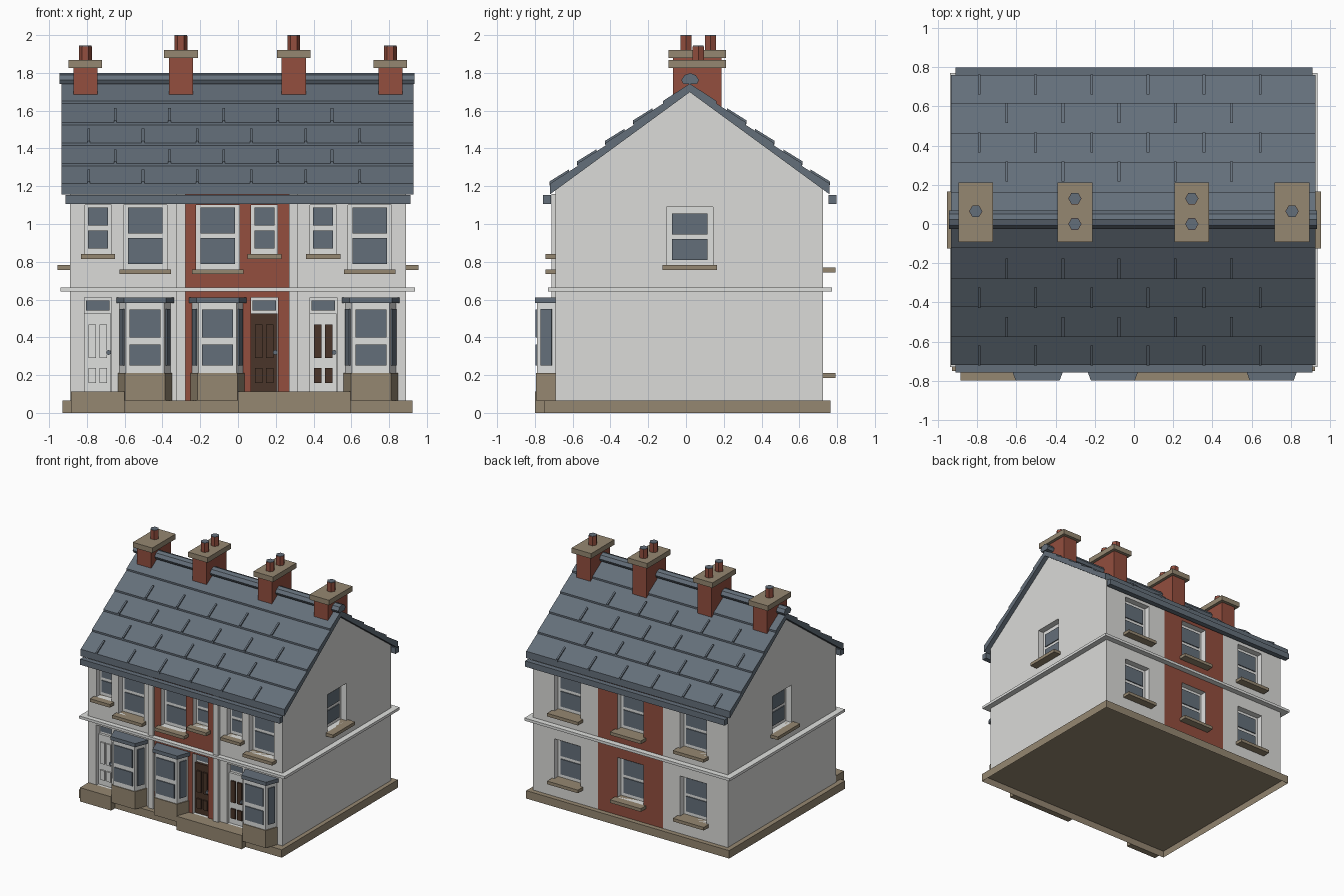
import bpy, bmesh, math
from mathutils import Matrix, Vector

if "Cube" in bpy.data.objects:
    bpy.data.objects.remove(bpy.data.objects["Cube"], do_unlink=True)


def material(name, rgb):
    lin = [((c / 255 + 0.055) / 1.055) ** 2.4 for c in rgb] + [1]
    m = bpy.data.materials.new(name)
    m.use_nodes = True
    m.diffuse_color = lin
    m.node_tree.nodes["Principled BSDF"].inputs["Base Color"].default_value = lin
    return m


SLATE = material("slate", (100, 111, 122))
WALL = material("pale_render", (219, 219, 216))
TRIM = material("white_trim", (223, 224, 222))
STONE = material("tan_stone", (149, 135, 113))
BRICK = material("red_brick", (147, 78, 62))
BROWN = material("dark_brown", (74, 53, 41))


def finish(name, bm, mat, place=None):
    bmesh.ops.recalc_face_normals(bm, faces=bm.faces)
    me = bpy.data.meshes.new(name)
    bm.to_mesh(me)
    bm.free()
    if place:
        me.transform(place)
    me.materials.append(mat)
    ob = bpy.data.objects.new(name, me)
    bpy.context.collection.objects.link(ob)
    return ob


def add_box(bm, x, y, z):
    size = Matrix.Diagonal((x[1] - x[0], y[1] - y[0], z[1] - z[0], 1))
    mid = Matrix.Translation((sum(x) / 2, sum(y) / 2, sum(z) / 2))
    return bmesh.ops.create_cube(bm, size=1, matrix=mid @ size)["verts"]


def box(name, x, y, z, mat, place=None):
    bm = bmesh.new()
    add_box(bm, x, y, z)
    return finish(name, bm, mat, place)


def prism(name, pts, axis, lo, hi, mat, place=None):
    """Extrude a closed 2D outline along one axis."""
    bm = bmesh.new()
    put = {"x": lambda p: (lo, p[0], p[1]), "y": lambda p: (p[0], lo, p[1]),
           "z": lambda p: (p[0], p[1], lo)}[axis]
    step = Vector([hi - lo if a == axis else 0 for a in "xyz"])
    face = bm.faces.new([bm.verts.new(put(p)) for p in pts])
    new = bmesh.ops.extrude_face_region(bm, geom=[face])["geom"]
    bmesh.ops.translate(bm, vec=step, verts=[v for v in new if isinstance(v, bmesh.types.BMVert)])
    return finish(name, bm, mat, place)


def ngon(cx, cy, r, n):
    return [(cx + r * math.cos(math.tau * i / n), cy + r * math.sin(math.tau * i / n))
            for i in range(n)]


# Shared dimensions
FRONT, BACK, SIDE = -0.69, 0.726, 0.89
RIDGE_Y, RIDGE_Z, PITCH = 0.02, 1.698, 0.731
RECESS = 0.05
FLOOR = 0.065


def under(y):
    return RIDGE_Z - PITCH * abs(y - RIDGE_Y)


# Wall placements: local -y points out of the wall
def on_wall(x, y, turn):
    return Matrix.Translation((x, y, 0)) @ Matrix.Rotation(turn, 4, "Z")


front = on_wall(0, FRONT, 0)
rear = on_wall(0, BACK, math.pi)
gables = [on_wall(SIDE, RIDGE_Y, math.pi / 2), on_wall(-SIDE, RIDGE_Y, -math.pi / 2)]

# Openings are gathered here and cut from the houses at the end
cuts = bmesh.new()


def opening(c, half, z, place):
    verts = add_box(cuts, (c - half, c + half), (-0.1, RECESS), z)
    bmesh.ops.transform(cuts, matrix=place, verts=verts)


def panes(name, c, half, lower, upper, y, place):
    """Sash glazing: two panes with the white frame showing between them."""
    for part, z in (("lower", lower), ("upper", upper)):
        box(f"{name}_{part}_pane", (c - half, c + half), (y - 0.008, y), z, SLATE, place)


def window(name, c, half, z0, z1, place, out=0.055, jamb=0.022, head=0.012):
    opening(c, half, (z0, z1), place)
    sash0, sash1 = z0 + 0.028, z1 - head
    mid = (sash0 + sash1) / 2
    panes(name, c, half - jamb, (sash0, mid - 0.013), (mid + 0.013, sash1), RECESS, place)
    box(name + "_sill", (c - half - 0.021, c + half + 0.021), (-out, RECESS),
        (z0 - 0.026, z0), STONE, place)


# Windows on all four walls
for i, c in enumerate((-0.741, 0.14, 0.451)):
    window(f"small_front_window_{i}", c, 0.07, 0.842, 1.1, front, jamb=0.017)
for i, c in enumerate((-0.492, -0.107, 0.698)):
    window(f"large_front_window_{i}", c, 0.115, 0.76, 1.1, front, jamb=0.024)
for i, c in enumerate((-0.575, 0, 0.575)):
    window(f"upper_rear_window_{i}", c, 0.12, 0.77, 1.1, rear, 0.065, 0.026, 0.025)
    window(f"lower_rear_window_{i}", c, 0.12, 0.21, 0.54, rear, 0.065, 0.026, 0.025)
for i, place in enumerate(gables):
    window(f"gable_window_{i}", 0, 0.124, 0.782, 1.09, place, 0.065, 0.029, 0.035)

# Front doors: leaf, four panels, transom light and knob
for i, (c, leaf, panel) in enumerate([(-0.742, TRIM, TRIM), (0.14, BROWN, BROWN), (0.452, TRIM, BROWN)]):
    opening(c, 0.071, (0.11, 0.61), front)
    box(f"door_{i}_leaf", (c - 0.07, c + 0.07), (0.03, RECESS), (0.11, 0.525), leaf, front)
    box(f"door_{i}_transom", (c - 0.062, c + 0.062), (0.042, RECESS), (0.543, 0.595), SLATE, front)
    for s in (-1, 1):
        x = c + s * 0.029
        for z in ((0.157, 0.237), (0.29, 0.467)):
            box(f"door_{i}_panel", (x - 0.02, x + 0.02), (0.018, 0.03), z, panel, front)
    prism(f"door_{i}_knob", ngon(c + 0.057, 0.32, 0.013, 8), "y", 0, 0.03, SLATE, front)

# Three terraced houses with gabled section
cutter = finish("opening_cutter", cuts, TRIM)
cutter.hide_render = True
section = [(FRONT, FLOOR), (BACK, FLOOR), (BACK, under(BACK)), (RIDGE_Y, RIDGE_Z), (FRONT, under(FRONT))]
for name, lo, hi, mat in [("right_house", -SIDE, -0.3, WALL), ("middle_house", -0.3, 0.295, BRICK),
                          ("left_house", 0.295, SIDE, WALL)]:
    house = prism(name, section, "x", lo, hi, mat)
    mod = house.modifiers.new("openings", "BOOLEAN")
    mod.operation, mod.object, mod.solver = "DIFFERENCE", cutter, "EXACT"
    mod.material_mode = "TRANSFER"
    bpy.context.view_layer.update()
    dg = bpy.context.evaluated_depsgraph_get()
    cut_mesh = bpy.data.meshes.new_from_object(house.evaluated_get(dg), depsgraph=dg)
    house.modifiers.clear()
    house.data = cut_mesh
bpy.data.objects.remove(cutter, do_unlink=True)

# Plinth, hollowed from beneath
bm = bmesh.new()
add_box(bm, (-0.93, 0.925), (-0.75, 0.765), (0, FLOOR))
bm.normal_update()
bottom = [f for f in bm.faces if f.normal.z < -0.5]
bmesh.ops.inset_region(bm, faces=bottom, thickness=0.01, depth=-0.05)
finish("plinth", bm, STONE)

# Door steps, string course and party wall strips
step_profile = [(-0.8, 0), (-0.75, 0), (-0.75, FLOOR), (FRONT, FLOOR), (FRONT, 0.114), (-0.8, 0.114)]
for name, lo, hi in (("single_step", -0.885, -0.6), ("shared_step", 0, 0.595)):
    prism(name, step_profile, "x", lo, hi, STONE)
box("string_course", (-0.94, 0.937), (-0.73, 0.772), (0.643, 0.665), TRIM)
for x in (-0.302, 0.294):
    box("party_strip", (x - 0.023, x + 0.023), (-0.712, FRONT), (FLOOR, 1.16), WALL)

# Bay windows
BAY_Y = -0.788


def bay_outline(c, grow=0):
    b, f, y = 0.138 + grow * 1.5, 0.1 + grow, BAY_Y - grow
    return [(c - b, FRONT + 0.01), (c - f, y), (c + f, y), (c + b, FRONT + 0.01)]


for i, c in enumerate((-0.492, -0.108, 0.703)):
    prism(f"bay_{i}_base", bay_outline(c, 0.006), "z", FLOOR, 0.21, STONE)
    prism(f"bay_{i}_body", bay_outline(c), "z", 0.21, 0.585, TRIM)
    prism(f"bay_{i}_roof", bay_outline(c, 0.012), "z", 0.582, 0.612, SLATE)
    panes(f"bay_{i}", c, 0.082, (0.25, 0.363), (0.4, 0.547), 0, on_wall(0, BAY_Y, 0))
    pts = bay_outline(c)
    for a, b in ((pts[0], pts[1]), (pts[2], pts[3])):
        turn = math.atan2(b[1] - a[1], b[0] - a[0])
        place = on_wall((a[0] + b[0]) / 2, (a[1] + b[1]) / 2 - 0.005, turn)
        box(f"bay_{i}_side_glass", (-0.03, 0.03), (-0.007, 0.001), (0.25, 0.55), SLATE, place)

# Slate roof with stepped courses
COURSES = [0.74, 0.595, 0.445, 0.297, 0.142]
LIP, TAIL = 0.057, 0.043
slope = []
for i, d in enumerate(COURSES):
    base = RIDGE_Z - PITCH * d
    slope += [(d, base + (TAIL if i else 0)), (d, base + LIP)]
outline = [(RIDGE_Y - d, z) for d, z in slope] + [(RIDGE_Y, RIDGE_Z + 0.045)]
outline += [(RIDGE_Y + d, z) for d, z in reversed(slope)] + [(RIDGE_Y, RIDGE_Z)]
prism("roof", outline, "x", -0.934, 0.928, SLATE)

# Low rounded ridge tiles
ridge = [(-0.035, 1.74), (-0.047, 1.762), (-0.03, 1.788), (0, 1.799),
         (0.03, 1.788), (0.047, 1.762), (0.035, 1.74)]
prism("ridge_tiles", [(RIDGE_Y + 0.002 + y, z) for y, z in ridge], "x", -0.945, 0.935, SLATE)

# Raised slate joints, staggered course by course
for i, d in enumerate(COURSES[:4]):
    first, count = ((-0.79, 6), (-0.65, 5))[i % 2]
    rise = 0.1 * (PITCH - (LIP - TAIL) / (d - COURSES[i + 1]))
    low = RIDGE_Z - PITCH * d + LIP
    for s in (-1, 1):
        near, far = RIDGE_Y + s * (d + 0.003), RIDGE_Y + s * (d - 0.1)
        strip = [(near, low - 0.01), (near, low + 0.011), (far, low + rise + 0.011), (far, low + rise - 0.01)]
        for k in range(count):
            x = first + 0.287 * k
            prism("slate_joint", strip, "x", x - 0.007, x + 0.007, SLATE)

# Gutters
box("front_gutter", (-0.912, 0.912), (-0.757, -0.715), (1.105, 1.153), SLATE)
box("rear_gutter", (-0.912, 0.912), (0.755, 0.798), (1.105, 1.153), SLATE)

# Chimneys with stone caps and six-sided pots
for x, foot, top, pots in [(-0.808, 1.69, 1.825, [0.065]), (-0.302, 1.69, 1.88, [0, 0.13]),
                           (0.295, 1.69, 1.88, [0, 0.13]), (0.807, 1.69, 1.825, [0.065])]:
    box("chimney_stack", (x - 0.064, x + 0.064), (-0.07, 0.187), (foot - 0.1, top), BRICK)
    box("chimney_cap", (x - 0.089, x + 0.089), (-0.092, 0.213), (top, top + 0.042), STONE)
    for y in pots:
        prism("chimney_pot", ngon(x, y, 0.034, 6), "z", top + 0.03, top + 0.116, BRICK)
        prism("pot_top", ngon(x, y, 0.033, 6), "z", top + 0.114, top + 0.12, SLATE)
